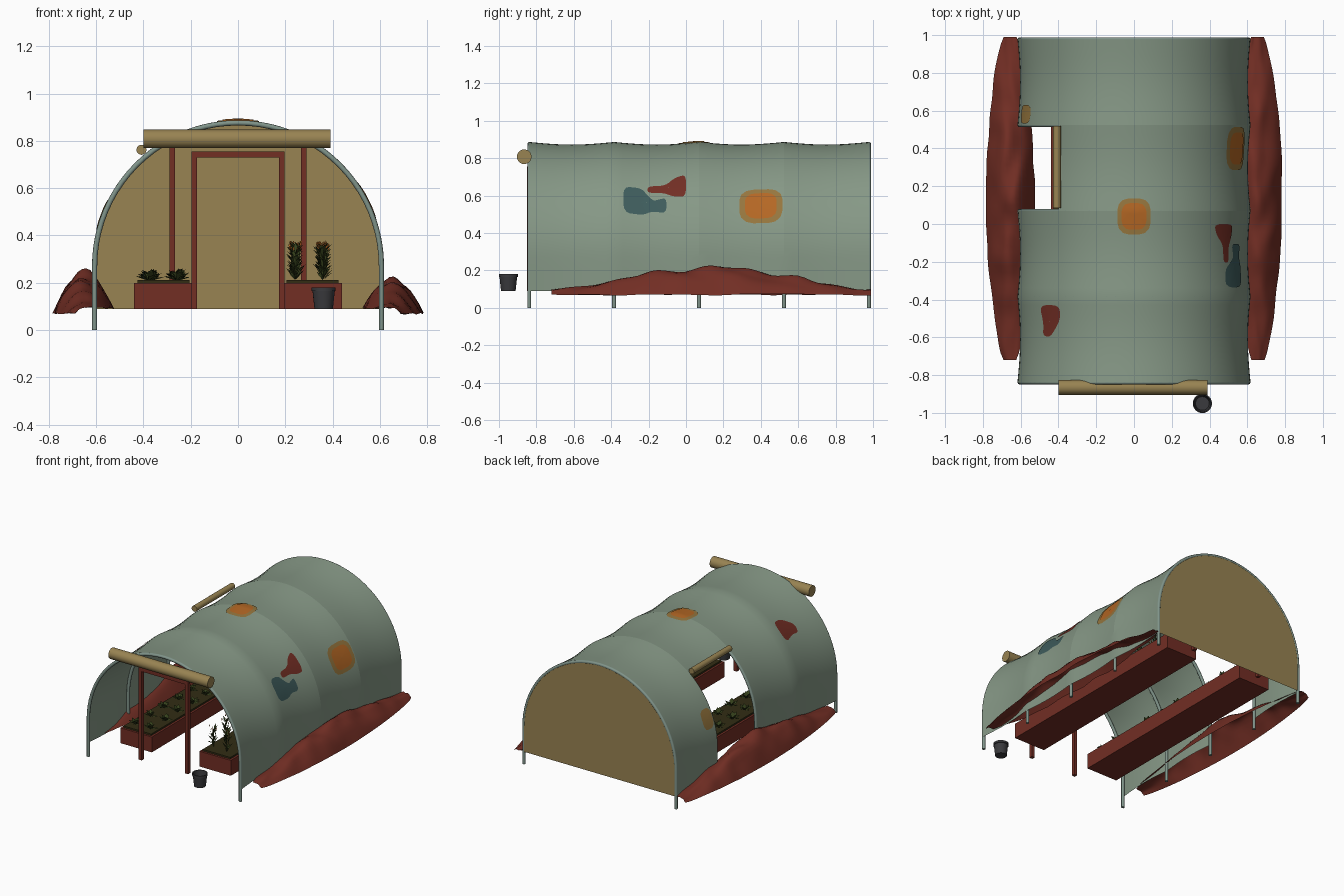
import bpy, bmesh, math, random
from mathutils import Vector, noise

if "Cube" in bpy.data.objects:
    bpy.data.objects.remove(bpy.data.objects["Cube"])

random.seed(4)
R, SPRING, GROUND = 0.617, 0.27, 0.09          # cover radius, arch centre height, ground level
HOOPS = [-0.838, -0.384, 0.07, 0.524, 0.978]
BAY = HOOPS[1] - HOOPS[0]


def mat(name, r, g, b):
    lin = [((c / 255 + 0.055) / 1.055) ** 2.4 for c in (r, g, b)]
    m = bpy.data.materials.new(name)
    m.diffuse_color = (*lin, 1)
    m.use_nodes = True
    m.node_tree.nodes["Principled BSDF"].inputs["Base Color"].default_value = m.diffuse_color
    return m


GREEN = mat("cover green", 134, 152, 134)
HOOP = mat("hoop grey green", 128, 148, 138)
TAN = mat("canvas tan", 152, 131, 82)
RUST = mat("rust red", 114, 46, 36)
SOIL = mat("dark soil", 50, 44, 20)
LEAF = mat("leaf green", 54, 66, 28)
BUD = mat("bud brown", 120, 62, 36)
DARK = mat("bucket grey", 58, 58, 61)
ORANGE = mat("patch orange", 180, 103, 36)
OCHRE = mat("patch ochre", 150, 118, 62)
TEAL = mat("patch teal", 62, 92, 92)
bpy.data.materials.remove(BUD)
BUD = ORANGE                                   # keeps the palette at ten colours


def make(name, bm, mats, smooth=35):
    me = bpy.data.meshes.new(name)
    bm.normal_update()
    bm.to_mesh(me)
    bm.free()
    ob = bpy.data.objects.new(name, me)
    bpy.context.collection.objects.link(ob)
    for m in mats:
        me.materials.append(m)
    if smooth:
        bpy.ops.object.select_all(action='DESELECT')
        ob.select_set(True)
        bpy.context.view_layer.objects.active = ob
        bpy.ops.object.shade_smooth_by_angle(angle=math.radians(smooth))
    return ob


def box(name, x0, x1, y0, y1, z0, z1, m):
    bm = bmesh.new()
    bmesh.ops.create_cube(bm, size=1)
    for v in bm.verts:
        v.co = ((x0 + x1) / 2 + v.co.x * (x1 - x0), (y0 + y1) / 2 + v.co.y * (y1 - y0),
                (z0 + z1) / 2 + v.co.z * (z1 - z0))
    return make(name, bm, [m], 0)


def grid(bm, rows):
    vs = [[bm.verts.new(p) for p in row] for row in rows]
    for a, b in zip(vs, vs[1:]):
        for i in range(len(a) - 1):
            bm.faces.new((a[i], b[i], b[i + 1], a[i + 1]))


def tube(name, pts, r, m, n=10):
    cu = bpy.data.curves.new(name, 'CURVE')
    cu.dimensions = '3D'
    cu.bevel_depth, cu.bevel_resolution, cu.use_fill_caps = r, n, True
    sp = cu.splines.new('POLY')
    sp.points.add(len(pts) - 1)
    for p, q in zip(sp.points, pts):
        p.co = (*q, 1)
    sp.use_smooth = True
    cu.materials.append(m)
    ob = bpy.data.objects.new(name, cu)
    bpy.context.collection.objects.link(ob)


def radius(y):                                 # cover sags between hoops
    return R - 0.014 * abs(math.sin(math.pi * (y - HOOPS[0]) / BAY))


def on_cover(y, a, off=0.0):
    r = radius(y) + off
    return Vector((r * math.cos(a), y, SPRING + r * math.sin(a)))


def cover_row(y, a_end):
    r = radius(y)
    row = [Vector((r, y, GROUND + (SPRING - GROUND) * i / 3)) for i in range(3)]
    row += [on_cover(y, a_end * i / 48) for i in range(49)]
    if a_end > 3.1:
        row += [Vector((-r, y, SPRING - (SPRING - GROUND) * i / 3)) for i in range(1, 4)]
    return row


# Tunnel cover, one sheet per bay, with the left side of the third bay rolled up
A_ROLL = math.acos(-0.40 / R)
bm = bmesh.new()
for k in range(4):
    end = A_ROLL if k == 2 else math.pi
    grid(bm, [cover_row(HOOPS[k] + BAY * i / 10, end) for i in range(11)])
bmesh.ops.remove_doubles(bm, verts=bm.verts, dist=1e-5)
make("tunnel_cover", bm, [GREEN], 40)

# Hoops with legs into the ground
HR = 0.606
for i, y in enumerate(HOOPS):
    arc = [(HR * math.cos(math.pi * j / 40), y, SPRING + HR * math.sin(math.pi * j / 40)) for j in range(41)]
    tube(f"hoop_{i + 1}", [(HR, y, 0)] + arc + [(-HR, y, 0)], 0.011, HOOP, 3)

# Back end wall
bm = bmesh.new()
wall = [(HR, GROUND)] + [(HR * math.cos(math.pi * j / 40), SPRING + HR * math.sin(math.pi * j / 40))
                         for j in range(41)] + [(-HR, GROUND)]
bm.faces.new([bm.verts.new((x, HOOPS[4] + 0.008, z)) for x, z in wall])
make("back_wall", bm, [TAN], 0)

# Rolled-up front door sheet and side sheet
tube("front_roll", [(-0.4, -0.865, 0.808), (0.39, -0.865, 0.808)], 0.039, TAN)
tube("side_roll", [(-0.408, 0.085, 0.762), (-0.408, 0.52, 0.762)], 0.021, TAN)

# Front door frame and back wall posts, raised beds
box("door_lintel", -0.197, 0.197, -0.85, -0.825, 0.73, 0.755, RUST)
for s, side in ((-1, "left"), (1, "right")):
    box(f"door_post_{side}", s * 0.185 - 0.0125, s * 0.185 + 0.0125, -0.85, -0.825, GROUND, 0.73, RUST)
    box(f"back_post_{side}", s * 0.278 - 0.012, s * 0.278 + 0.012, 0.945, 0.97, GROUND, 0.80, RUST)
    box(f"bed_{side}", s * 0.315 - 0.125, s * 0.315 + 0.125, -0.71, 0.87, GROUND, 0.2, RUST)
    box(f"bed_soil_{side}", s * 0.315 - 0.11, s * 0.315 + 0.11, -0.695, 0.855, 0.195, 0.212, SOIL)


def leaf(bm, base, yaw, tilt, length, width, mi=0):
    out = Vector((math.cos(yaw), math.sin(yaw), 0))
    d = out * math.cos(tilt) + Vector((0, 0, math.sin(tilt)))
    side = Vector((-out.y, out.x, 0)) * width / 2
    mid = base + d * length * 0.55 + Vector((0, 0, length * 0.08))
    f = bm.faces.new([bm.verts.new(p) for p in (base, mid - side, base + d * length, mid + side)])
    f.material_index = mi


# Low leafy crop in the left bed, tall flowering crop in the right bed
low, tall = bmesh.new(), bmesh.new()
for j in range(10):
    y = -0.63 + j * 0.158
    for dx in (-0.058, 0.058):
        c = Vector((-0.315 + dx + random.uniform(-.01, .01), y, 0.21))
        for k in range(11):
            leaf(low, c, k * 2.4 + random.random(), 0.25 + 0.08 * k, random.uniform(.045, .058), 0.03)
        c = Vector((0.3 + dx, y + random.uniform(-.01, .01), 0.21))
        for k in range(18):
            h = random.uniform(0, 0.12)
            leaf(tall, c + Vector((0, 0, h)), k * 2.4 + random.random(), random.uniform(.6, 1.25),
                 random.uniform(.045, .06), 0.016)
        for k in range(5):
            t = c + Vector((random.uniform(-.025, .025), random.uniform(-.025, .025), random.uniform(.12, .15)))
            leaf(tall, t, k * 1.3, 1.4, 0.02, 0.009, 1)
            leaf(tall, c, k * 1.3, 1.4, 0.15, 0.005)
make("low_crop", low, [LEAF], 0)
make("tall_crop", tall, [LEAF, BUD], 0)

# Earth banks holding down the cover edges
for s, side, top in ((-1, "left", 0.14), (1, "right", 0.12)):
    rows = []
    for i in range(49):
        t = i / 48
        e = math.sin(math.pi * t)
        w, h = 0.035 + 0.093 * max(e, 0) ** 0.7, 0.012 + top * max(e, 0) ** 1.5
        row = []
        for j in range(15):
            u = -1 + j / 7
            n = noise.noise(Vector((u * 1.5 + 7 * s, t * 11, 0)))
            row.append((s * (0.655 + u * w + 0.008 * n), -0.72 + 1.71 * t,
                        0.082 - 0.012 * u + h * (1 - u * u) * (1 + 0.2 * n) + 0.008 * n))
        rows.append(row)
    bm = bmesh.new()
    grid(bm, rows if s < 0 else [r[::-1] for r in rows][::-1])
    bmesh.ops.recalc_face_normals(bm, faces=bm.faces)
    make(f"earth_bank_{side}", bm, [RUST], 60)

# Bucket
bm = bmesh.new()
prof = [(0, .092), (.039, .09), (.047, .165), (.051, .166), (.051, .181), (.045, .181), (.036, .1), (0, .1)]
vs = [bm.verts.new((r, 0, z)) for r, z in prof]
es = [bm.edges.new(p) for p in zip(vs, vs[1:])]
bmesh.ops.spin(bm, geom=vs + es, axis=(0, 0, 1), cent=(0, 0, 0), steps=24, angle=math.tau)
bmesh.ops.remove_doubles(bm, verts=bm.verts, dist=1e-4)
bmesh.ops.recalc_face_normals(bm, faces=bm.faces)
bmesh.ops.translate(bm, verts=bm.verts, vec=(0.362, -0.95, 0))
make("bucket", bm, [DARK])


# Cover repairs: thin plates that follow the cover; outline points are (y, angle)
def patch(name, pts, m, off=0.004, scale=1.0):
    for _ in range(2):                         # round the corners
        pts = [(p[0] * w + q[0] * (1 - w), p[1] * w + q[1] * (1 - w))
               for p, q in zip(pts, pts[1:] + pts[:1]) for w in (0.8, 0.2)]
    cy, ca = (sum(p[i] for p in pts) / len(pts) for i in (0, 1))
    bm = bmesh.new()
    grid(bm, [[on_cover(cy + (y - cy) * f * scale, ca + (a - ca) * f * scale, off)
               for y, a in pts + pts[:1]] for f in (0.02, 0.25, 0.5, 0.75, 1)])
    bmesh.ops.recalc_face_normals(bm, faces=bm.faces)
    if sum((f.normal.dot(on_cover(cy, ca) - Vector((0, cy, SPRING))) for f in bm.faces)) < 0:
        bmesh.ops.reverse_faces(bm, faces=bm.faces)
    make(name, bm, [m])


def by_z(pts, left=False):
    a = [math.asin((z - SPRING) / R) for _, z in pts]
    return [(p[0], math.pi - q if left else q) for p, q in zip(pts, a)]


def by_x(pts):
    return [(y, math.acos(x / R)) for x, y in pts]


top = by_x([(-.065, -.03), (.065, -.03), (.065, .11), (-.065, .11)])
right = by_z([(.315, .48), (.485, .48), (.485, .615), (.315, .615)])
for nm, pts in (("top", top), ("right", right)):
    patch(f"{nm}_patch_halo", pts, OCHRE, 0.004, 1.35)
    patch(f"{nm}_patch", pts, ORANGE, 0.007)
patch("left_patch", by_z([(.532, .42), (.63, .42), (.63, .55), (.532, .55)], True), OCHRE)
patch("teal_patch", by_z([(-.335, .51), (-.23, .50), (-.18, .52), (-.105, .51), (-.105, .595), (-.17, .575),
                          (-.2, .6), (-.24, .645), (-.335, .65)]), TEAL)
patch("red_patch_right", by_z([(-.205, .62), (-.12, .62), (-.07, .6), (0, .595), (0, .715), (-.06, .70),
                               (-.11, .66), (-.205, .655)]), RUST)
patch("red_patch_left", by_x([(-.5, -.43), (-.395, -.43), (-.395, -.51), (-.45, -.6), (-.49, -.59),
                              (-.485, -.53)]), RUST)
